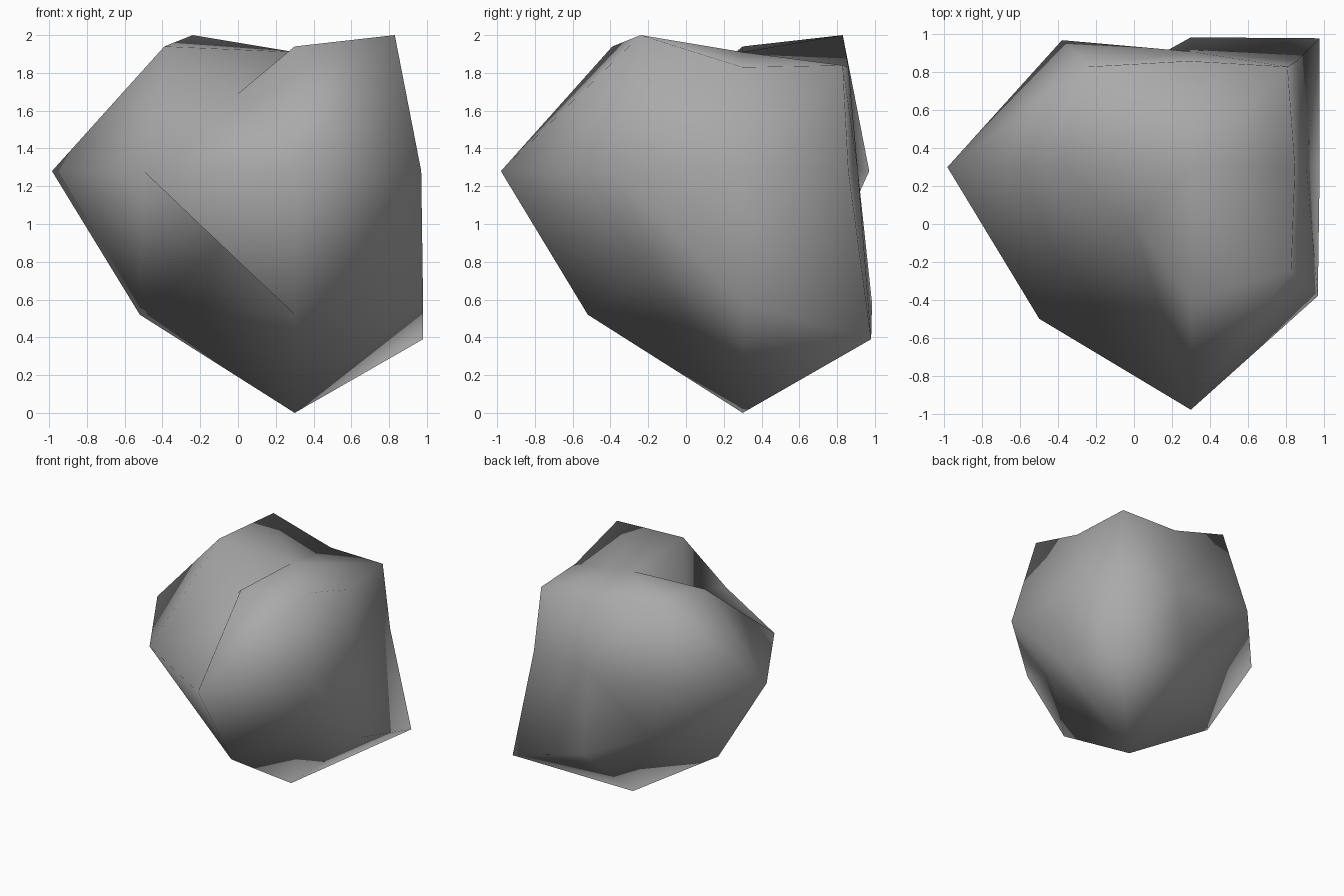
import bpy, bmesh

if "Cube" in bpy.data.objects:
    bpy.data.objects.remove(bpy.data.objects["Cube"])

# Faceted boulder: a three-fold pattern around the (1,1,1) diagonal.
# Each ring holds one point per axis (x, y, z), heights relative to the centre.
rings = {
    "low":   [(.30, -.52, -.48), (-.52, .30, -.48), (-.50, -.50, .28)],
    "tip":   [(-.985, .30, .28), (.30, -.98, .28), (.30, .30, -1.0)],
    "pit":   [(.73, -.16, -.25), (-.16, .73, -.25), (0, 0, .69)],
    "cap":   [(.91, .30, .28), (.30, .91, .28), (.30, .30, .91)],
    "ridge": [(.29, .86, .83), (.85, .30, .83), (.86, .86, .28)],
    "peak":  [(-.24, .83, 1.0), (.83, -.24, 1.0), (.98, .98, -.61)],
}
# Shoulder points, keyed by (outward axis, negative axis)
shoulder = {
    (2, 0): (-.39, .30, .94), (2, 1): (.30, -.39, .94),
    (1, 0): (-.38, .97, .28), (0, 1): (.97, -.38, .28),
    (1, 2): (.30, .985, -.42), (0, 2): (.98, .30, -.42),
}

bm = bmesh.new()


def vert(p):
    return bm.verts.new((p[0], p[1], p[2] + 1))


V = {n: [vert(p) for p in pts] for n, pts in rings.items()}
S = {k: vert(p) for k, p in shoulder.items()}
corner = vert((.81, .83, .84))
hollow = vert((-.05, -.05, -.07))
low, tip, pit, cap, ridge, peak = (V[n] for n in rings)


def tris(*faces):
    for f in faces:
        bm.faces.new(f)


for i in range(3):
    j, k = (i + 1) % 3, (i + 2) % 3
    tris((hollow, low[j], low[k]),              # hollow at the low corner
         (low[j], low[k], tip[i]))              # underside of each tip
    for m in (j, k):
        tris((tip[i], S[m, i], peak[i]),        # flank from tip to peak
             (peak[i], S[m, i], cap[m]),        # peak
             (peak[i], cap[m], ridge[i]),
             (cap[m], ridge[i], corner))        # corner cap

# right side: straight edge between the two shoulders
tris((pit[0], low[0], tip[1]), (pit[0], tip[1], S[0, 1]), (pit[0], S[0, 1], S[0, 2]),
     (pit[0], S[0, 2], tip[2]), (pit[0], tip[2], low[0]), (S[0, 1], S[0, 2], cap[0]))
# back side
ring = [low[1], tip[0], S[1, 0], cap[1], S[1, 2], tip[2]]
for a, b in zip(ring, ring[1:] + ring[:1]):
    tris((pit[1], a, b))
# hollow on the top side
tris((pit[2], low[2], tip[1]), (pit[2], tip[1], S[2, 1]), (pit[2], S[2, 1], cap[2]),
     (pit[2], cap[2], S[2, 0]), (pit[2], S[2, 0], low[2]), (low[2], S[2, 0], tip[0]))

bmesh.ops.recalc_face_normals(bm, faces=bm.faces)
for f in bm.faces:
    f.smooth = True

mesh = bpy.data.meshes.new("boulder")
bm.to_mesh(mesh)
bm.free()

mat = bpy.data.materials.new("stone grey")
mat.diffuse_color = (.4, .4, .4, 1)
mat.use_nodes = True
mat.node_tree.nodes["Principled BSDF"].inputs["Base Color"].default_value = mat.diffuse_color
mesh.materials.append(mat)
bpy.context.collection.objects.link(bpy.data.objects.new("boulder", mesh))
